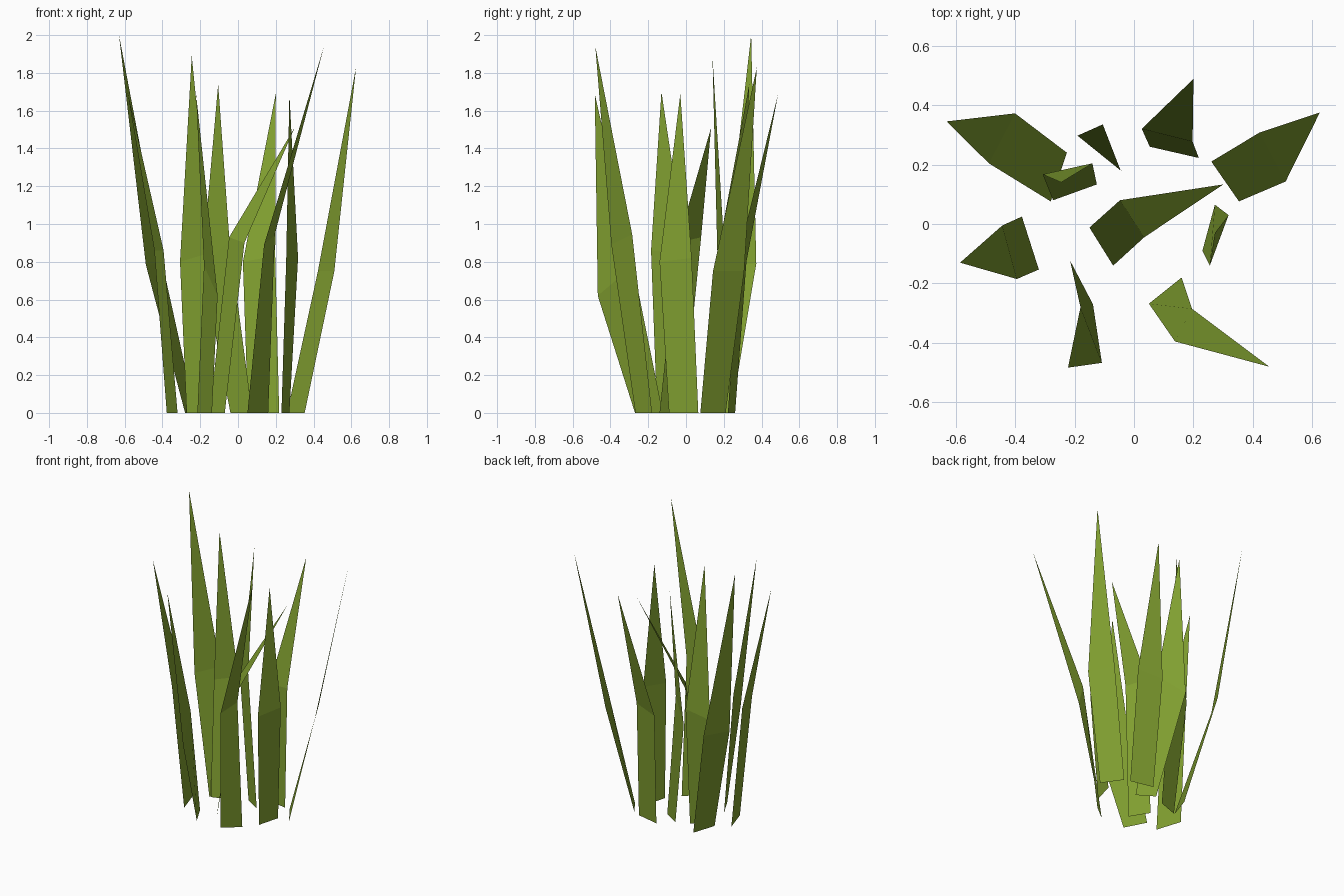
import bpy
import bmesh
from mathutils import Vector

cube = bpy.data.objects.get("Cube")
if cube:
    bpy.data.objects.remove(cube, do_unlink=True)

# Single grass colour
grass_green = bpy.data.materials.new("grass_green")
grass_green.use_nodes = True
colour = (0.22, 0.35, 0.03, 1)
grass_green.diffuse_color = colour
shader = next(n for n in grass_green.node_tree.nodes if n.type == 'BSDF_PRINCIPLED')
shader.inputs["Base Color"].default_value = colour


def blade(name, base, bend, tip):
    """Flat folded leaf: a strip from the ground edge to the bend edge, then a pointed end."""
    bm = bmesh.new()
    root_a, root_b = [bm.verts.new((x, y, 0)) for x, y in base]
    bend_a, bend_b = [bm.verts.new(point) for point in bend]
    point = bm.verts.new(tip)
    strip = bm.faces.new((root_a, root_b, bend_b, bend_a))
    end = bm.faces.new((bend_a, bend_b, point))
    # Leaves show their upper side to the sky
    bm.normal_update()
    if strip.normal.z + end.normal.z < 0:
        bmesh.ops.reverse_faces(bm, faces=[strip, end])
    mesh = bpy.data.meshes.new(name)
    bm.to_mesh(mesh)
    bm.free()
    mesh.materials.append(grass_green)
    leaf = bpy.data.objects.new(name, mesh)
    bpy.context.collection.objects.link(leaf)
    return leaf


# Leaves on the right side of the tuft
blade("back_right_tall_blade",
      base=[(-.226, .24), (-.28, .076)],
      bend=[(-.4, .372, .79), (-.488, .204, .785)],
      tip=(-.63, .345, 2))
blade("right_blade",
      base=[(-.377, .025), (-.32, -.153)],
      bend=[(-.443, -.005, .86), (-.394, -.185, .86)],
      tip=(-.585, -.13, 1.7))
blade("inner_right_blade",
      base=[(-.272, .08), (-.125, .133)],
      bend=[(-.307, .167, .8), (-.14, .204, .85)],
      tip=(-.245, .14, 1.89))
blade("front_right_blade",
      base=[(-.138, -.27), (-.215, -.123)],
      bend=[(-.108, -.467, .62), (-.18, -.28, .78)],
      tip=(-.222, -.483, 1.69))

# Leaves in the middle
blade("middle_blade",
      base=[(-.15, -.012), (-.07, -.14)],
      bend=[(-.047, .08, .93), (.034, -.045, .9)],
      tip=(.3, .133, 1.51))
blade("back_middle_blade",
      base=[(-.04, .177), (.075, .105)],
      bend=[(-.19, .297, .78), (-.045, .18, .91)],
      tip=(-.105, .335, 1.74))

# Leaves on the left side of the tuft
blade("back_blade",
      base=[(.053, .26), (.218, .222)],
      bend=[(.026, .32, .8), (.197, .277, .83)],
      tip=(.2, .488, 1.69))
blade("back_left_blade",
      base=[(.26, .21), (.353, .076)],
      bend=[(.423, .308, .75), (.51, .143, .75)],
      tip=(.625, .375, 1.83))
blade("left_blade",
      base=[(.272, .065), (.23, -.09)],
      bend=[(.318, .03, .82), (.255, -.14, .8)],
      tip=(.272, -.03, 1.69))
blade("front_left_blade",
      base=[(.05, -.268), (.16, -.18)],
      bend=[(.138, -.395, .89), (.195, -.285, .945)],
      tip=(.455, -.48, 1.94))
